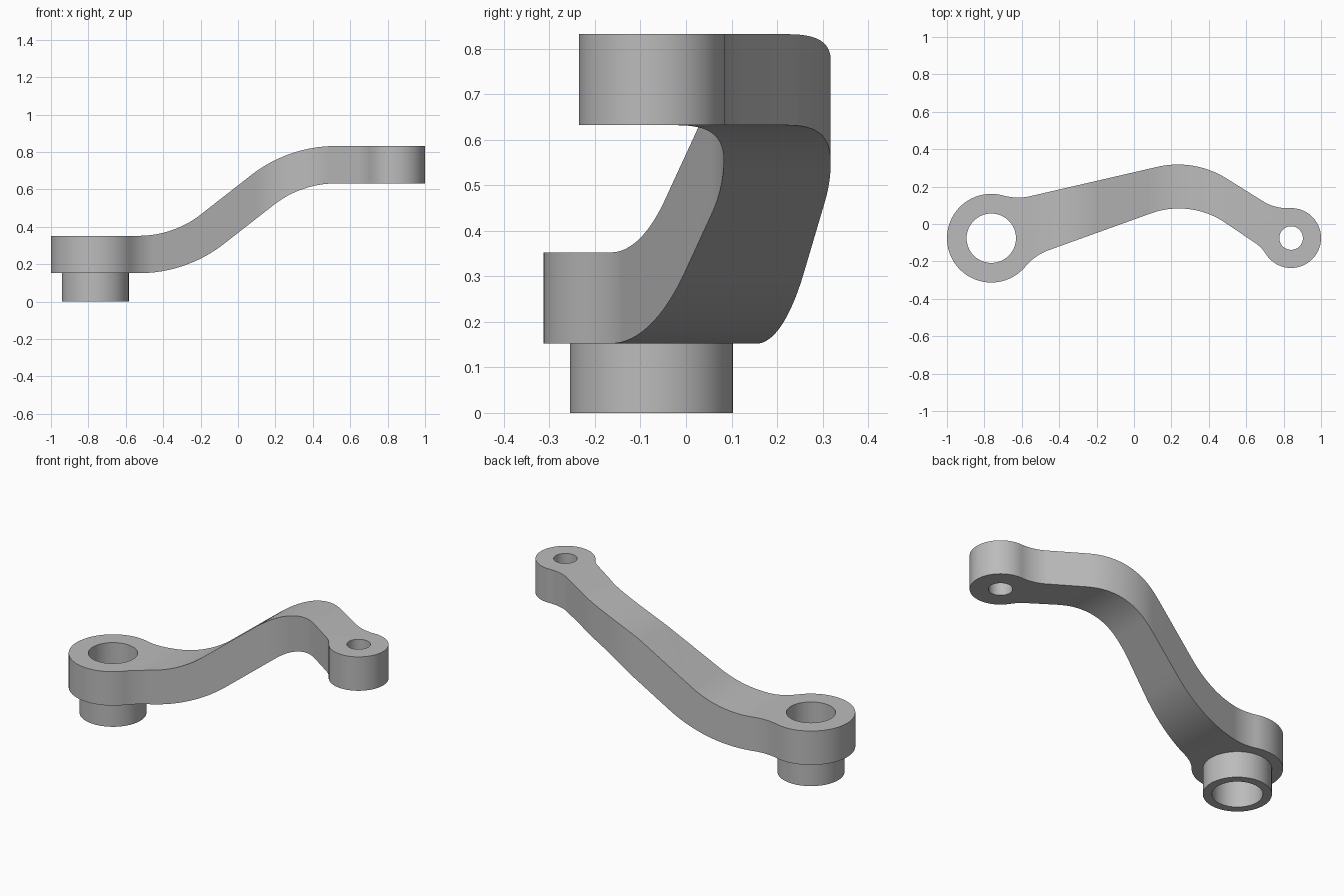
import bpy, bmesh
from math import sin, cos, pi, radians, sqrt, atan2
from mathutils import Vector

if "Cube" in bpy.data.objects:
    bpy.data.objects.remove(bpy.data.objects["Cube"], do_unlink=True)

grey = bpy.data.materials.new("plain grey")
grey.use_nodes = True
COLOUR = (0.5, 0.5, 0.5, 1)
grey.diffuse_color = COLOUR
grey.node_tree.nodes["Principled BSDF"].inputs["Base Color"].default_value = COLOUR


def arc(centre, r, a0, a1, n=24):
    """Points on an arc, angles in radians."""
    return [Vector((centre[0] + r * cos(a0 + (a1 - a0) * i / n),
                    centre[1] + r * sin(a0 + (a1 - a0) * i / n))) for i in range(n + 1)]


def prism(name, points, start, depth, upright=False):
    """Extrude a 2D outline along z, or along y when upright."""
    bm = bmesh.new()
    place = (lambda p: (p[0], start, p[1])) if upright else (lambda p: (p[0], p[1], start))
    face = bm.faces.new([bm.verts.new(place(p)) for p in points])
    grown = bmesh.ops.extrude_face_region(bm, geom=[face])["geom"]
    offset = Vector((0, depth, 0)) if upright else Vector((0, 0, depth))
    bmesh.ops.translate(bm, vec=offset, verts=[v for v in grown if isinstance(v, bmesh.types.BMVert)])
    bmesh.ops.recalc_face_normals(bm, faces=bm.faces)
    mesh = bpy.data.meshes.new(name)
    bm.to_mesh(mesh)
    bm.free()
    mesh.materials.append(grey)
    obj = bpy.data.objects.new(name, mesh)
    bpy.context.collection.objects.link(obj)
    return obj


def disc(name, centre, r, start, depth):
    return prism(name, arc(centre, r, 0, 2 * pi, 64)[:-1], start, depth)


def activate(obj):
    bpy.ops.object.select_all(action="DESELECT")
    obj.select_set(True)
    bpy.context.view_layer.objects.active = obj


def combine(obj, tool, operation):
    """Apply a boolean and remove the tool."""
    tool.hide_render = True
    mod = obj.modifiers.new(operation, "BOOLEAN")
    mod.object, mod.operation, mod.solver = tool, operation, "EXACT"
    activate(obj)
    bpy.ops.object.modifier_apply(modifier=mod.name)
    bpy.data.objects.remove(tool, do_unlink=True)


def blend(point, angle, side, centre, r, f, back):
    """Concave fillet of radius f from a straight edge to a round end."""
    d = Vector((cos(angle), sin(angle)))
    n = Vector((-d.y, d.x)) * side
    gap = (point - centre).dot(n) + f
    k = centre + n * gap + d * back * sqrt((r + f) ** 2 - gap ** 2)
    a0 = atan2(-n.y, -n.x)
    to_end = centre - k
    turn = (atan2(to_end.y, to_end.x) - a0 + pi) % (2 * pi) - pi
    return arc(k, f, a0, a0 + turn)


def round_end(centre, r, p, q):
    """Arc counter-clockwise from point p to point q."""
    a0 = atan2(*(p - centre).yx)
    a1 = atan2(*(q - centre).yx)
    return arc(centre, r, a0, a0 + (a1 - a0) % (2 * pi), 60)[1:-1]


# Plan outline: two round ends joined by a tapered, bent arm
BIG, BIG_R = Vector((-0.763, -0.076)), 0.237
SMALL, SMALL_R = Vector((0.84, -0.075)), 0.16
back_bend = arc((0.235, -0.172), 0.49, radians(58), radians(103))
front_bend = arc((0.24, -0.357), 0.44, radians(109.8), radians(56))
back_left = blend(back_bend[-1], radians(13), 1, BIG, BIG_R, 0.3, 1)
front_left = blend(front_bend[0], radians(19.8), -1, BIG, BIG_R, 0.3, 1)
back_right = blend(back_bend[0], radians(-32), 1, SMALL, SMALL_R, 0.25, -1)
front_right = blend(front_bend[-1], radians(-34), -1, SMALL, SMALL_R, 0.2, -1)
outline = (back_bend + back_left
           + round_end(BIG, BIG_R, back_left[-1], front_left[-1])
           + front_left[::-1] + front_bend + front_right
           + round_end(SMALL, SMALL_R, front_right[-1], back_right[-1])
           + back_right[::-1])
arm = prism("crank_arm", outline, 0, 1)

# Side profile: constant thickness S-bend from the low end to the high end
LOW, THICK, RISE, R, SLOPE = 0.152, 0.2, 0.48, 0.64, radians(38)
span = 2 * R * sin(SLOPE) + (RISE - 2 * R * (1 - cos(SLOPE))) / (sin(SLOPE) / cos(SLOPE))
x0, x1 = -span / 2 - 0.003, span / 2 - 0.003
mid = LOW + THICK / 2


def s_edge(shift):
    """One edge of the S-bend, offset from its centre line."""
    lower = arc((x0, mid + R), R - shift, -pi / 2, -pi / 2 + SLOPE)
    upper = arc((x1, mid + RISE - R), R + shift, pi / 2 + SLOPE, pi / 2)
    return ([Vector((-1.2, mid + shift))] + lower + upper
            + [Vector((1.2, mid + RISE + shift))])


profile = s_edge(-THICK / 2) + s_edge(THICK / 2)[::-1]
combine(arm, prism("profile_tool", profile, -1, 2, True), "INTERSECT")

# Bores and the sleeve under the large end
combine(arm, disc("large_bore", BIG, 0.132, -0.2, 1.5), "DIFFERENCE")
combine(arm, disc("small_bore", SMALL, 0.063, -0.2, 1.5), "DIFFERENCE")
sleeve = disc("sleeve", BIG, 0.179, 0, LOW)
combine(sleeve, disc("sleeve_bore", BIG, 0.132, -0.2, 1), "DIFFERENCE")

for obj in (arm, sleeve):
    activate(obj)
    bpy.ops.object.shade_smooth_by_angle(angle=radians(30))
